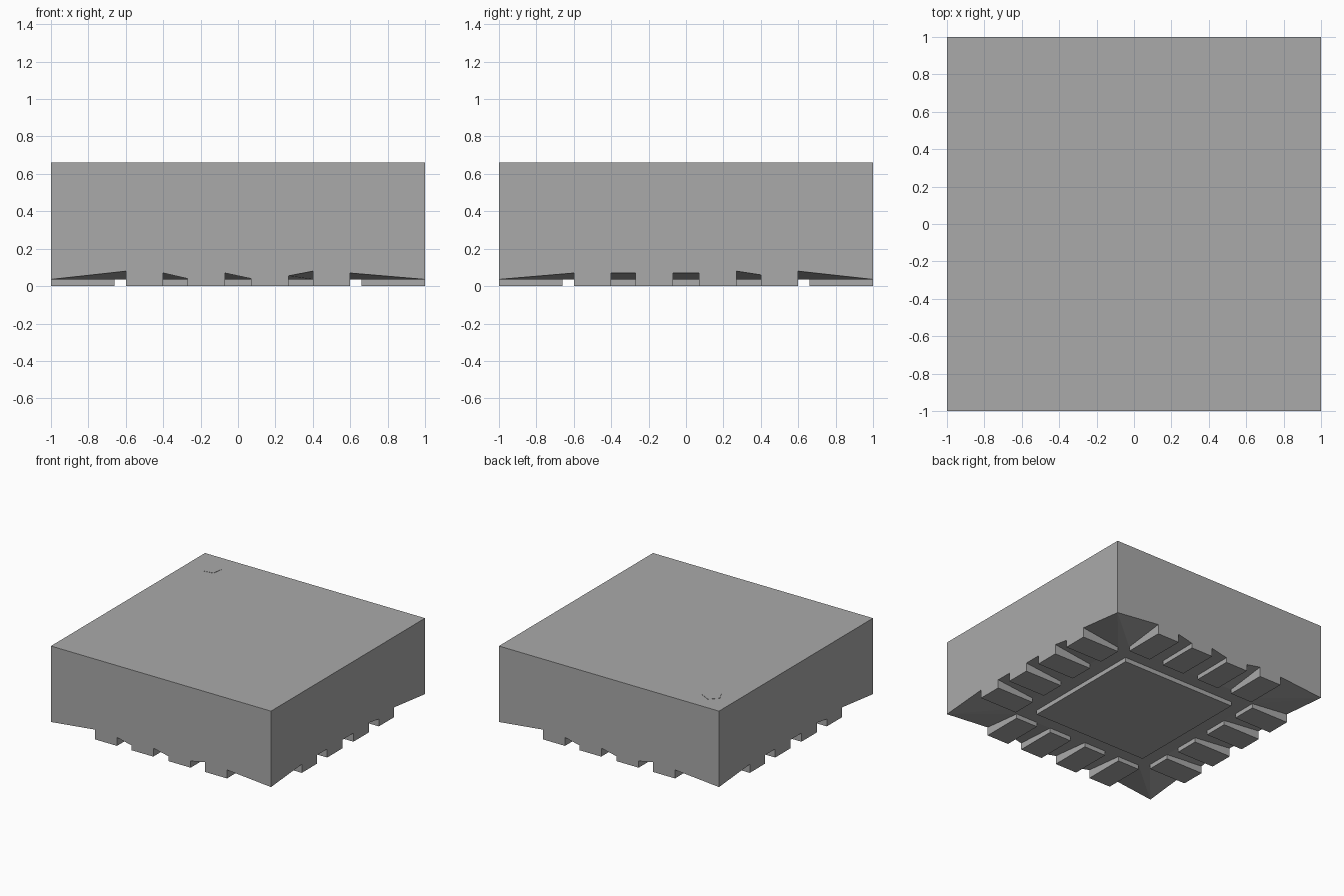
import bpy
import bmesh
from math import radians
from mathutils import Matrix, Vector

cube = bpy.data.objects.get("Cube")
if cube:
    bpy.data.objects.remove(cube)

TOP, BASE, INNER = 0.66, 0.036, 0.66
PAD_EDGES = (-0.6, -0.4, -0.27, -0.07, 0.07, 0.27, 0.4, 0.6)
# Height of the lower rim at every pad edge, for each side
FRONT_RIM = (0.08, 0.07, 0.04, 0.07, 0.04, 0.055, 0.08, 0.07)
RIGHT_RIM = (0.07, 0.07, 0.07, 0.07, 0.07, 0.08, 0.06, 0.08)
RIMS = (FRONT_RIM, RIGHT_RIM, FRONT_RIM, RIGHT_RIM)

grey = bpy.data.materials.new("mid_grey")
grey.use_nodes = True
grey.diffuse_color = (0.4, 0.4, 0.4, 1)
grey.node_tree.nodes["Principled BSDF"].inputs["Base Color"].default_value = (0.4, 0.4, 0.4, 1)


def finish(name, bm):
    bmesh.ops.remove_doubles(bm, verts=bm.verts, dist=0.0005)
    bmesh.ops.recalc_face_normals(bm, faces=bm.faces)
    mesh = bpy.data.meshes.new(name)
    bm.to_mesh(mesh)
    bm.free()
    mesh.materials.append(grey)
    obj = bpy.data.objects.new(name, mesh)
    bpy.context.collection.objects.link(obj)
    return obj


# Package body with four flush pads along each side
bm = bmesh.new()


def face(points, turn=Matrix()):
    bm.faces.new([bm.verts.new(turn @ Vector(p)) for p in points])


base_loop = []
for side, rim in enumerate(RIMS):
    turn = Matrix.Rotation(radians(90 * side), 4, "Z")
    outer = [(u, -1, h) for u, h in zip(PAD_EDGES, rim)]
    inner = [(u, -INNER, BASE) for u in PAD_EDGES]
    outer_low = [(u, -1, 0) for u in PAD_EDGES]
    inner_low = [(u, -INNER, 0) for u in PAD_EDGES]

    # Side wall, stepping down over the pads
    wall = [(1, -1, TOP), (-1, -1, TOP), (-1, -1, BASE)]
    for i in range(0, 8, 2):
        wall += [outer[i], outer_low[i], outer_low[i + 1], outer[i + 1]]
    face(wall + [(1, -1, BASE)], turn)

    # Pad undersides, inner ends and flanks
    for i in range(0, 8, 2):
        j = i + 1
        face([outer_low[i], outer_low[j], inner_low[j], inner_low[i]], turn)
        face([inner_low[i], inner_low[j], inner[j], inner[i]], turn)
        for k in (i, j):
            face([outer[k], outer_low[k], inner_low[k], inner[k]], turn)

    # Sloping underside between pads
    for i in range(1, 7, 2):
        face([outer[i], outer[i + 1], inner[i + 1], inner[i]], turn)

    # Sloping underside at the corner
    next_rim = RIMS[(side + 1) % 4][0]
    corner = (1, -1, BASE)
    next_inner = (INNER, -0.6, BASE)
    face([outer[7], corner, inner[7]], turn)
    face([corner, next_inner, inner[7]], turn)
    face([corner, (1, -0.6, next_rim), next_inner], turn)
    base_loop += [turn @ Vector(p) for p in inner]

face(base_loop)
face([(-1, -1, TOP), (1, -1, TOP), (1, 1, TOP), (-1, 1, TOP)])
finish("package_body", bm)

# Large square pad under the centre
bm = bmesh.new()
bmesh.ops.create_cube(bm, size=1, matrix=Matrix.Translation((0, 0, BASE / 2))
                      @ Matrix.Diagonal((1.04, 1.04, BASE, 1)))
finish("centre_pad", bm)

# Five-sided corner marker on the top
bm = bmesh.new()
bmesh.ops.create_cone(bm, cap_ends=True, segments=5, radius1=0.078, radius2=0.078, depth=0.002,
                      matrix=Matrix.Translation((-0.8, 0.8, TOP + 0.001))
                      @ Matrix.Rotation(radians(-63), 4, "Z"))
finish("corner_marker", bm)
